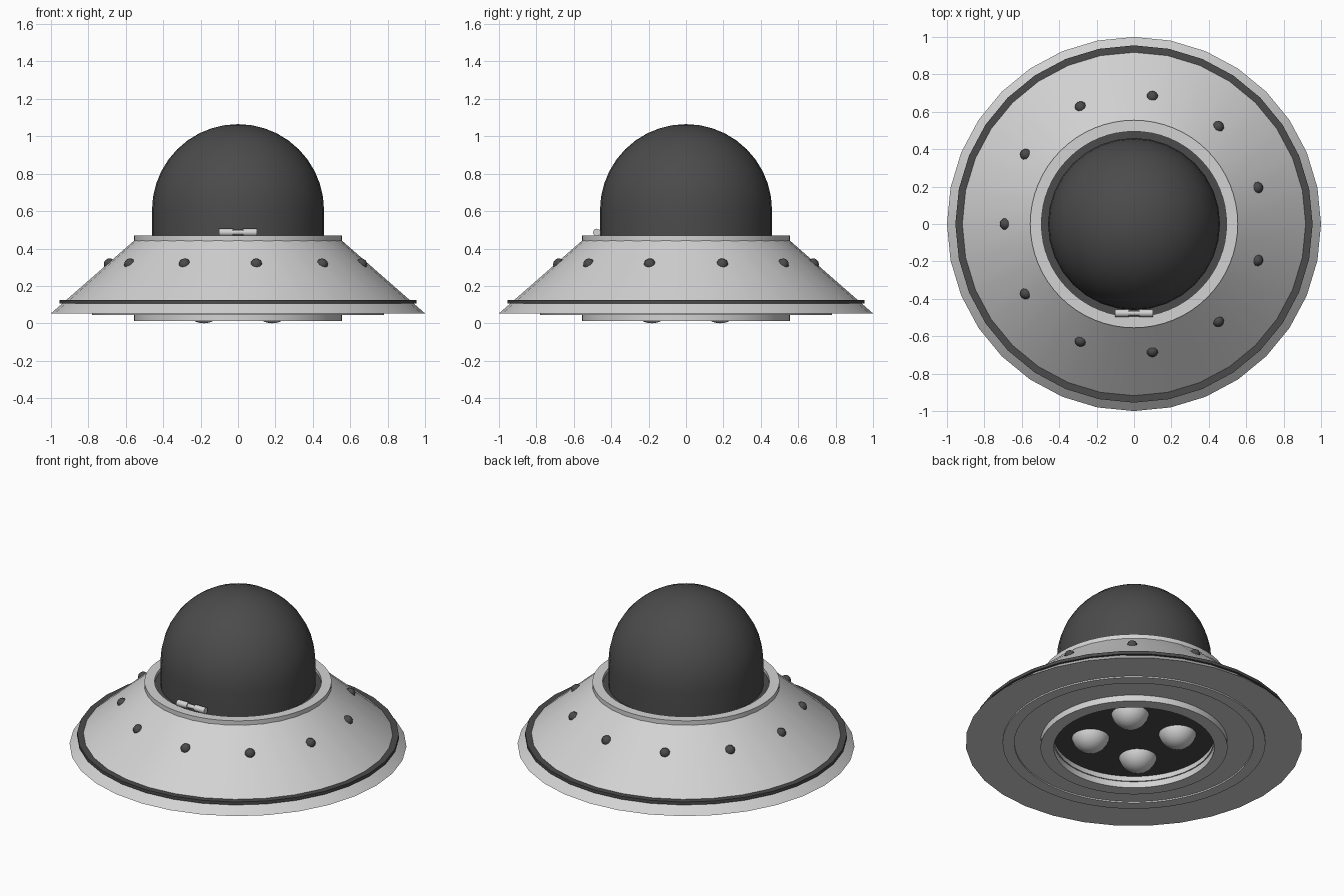
import bpy, bmesh, math
from mathutils import Vector, Matrix

if "Cube" in bpy.data.objects:
    bpy.data.objects.remove(bpy.data.objects["Cube"])


def material(name, v):
    m = bpy.data.materials.new(name)
    m.diffuse_color = (v, v, v, 1)
    m.use_nodes = True
    m.node_tree.nodes["Principled BSDF"].inputs["Base Color"].default_value = m.diffuse_color
    return m


LIGHT = material("light_grey", 0.65)
DARK = material("charcoal", 0.07)


def finish(name, bm, mat, angle=35):
    bmesh.ops.recalc_face_normals(bm, faces=bm.faces)
    me = bpy.data.meshes.new(name)
    bm.to_mesh(me)
    bm.free()
    ob = bpy.data.objects.new(name, me)
    bpy.context.collection.objects.link(ob)
    me.materials.append(mat)
    bpy.ops.object.select_all(action='DESELECT')
    ob.select_set(True)
    bpy.context.view_layer.objects.active = ob
    bpy.ops.object.shade_smooth_by_angle(angle=math.radians(angle))
    return ob


def lathe(name, profile, mat, sides=32, closed=True):
    """Revolve (radius, z) points about z."""
    bm = bmesh.new()
    rings = []
    for r, z in profile:
        if r == 0:
            rings.append([bm.verts.new((0, 0, z))] * sides)
        else:
            rings.append([bm.verts.new((r * math.cos(2 * math.pi * i / sides),
                                        r * math.sin(2 * math.pi * i / sides), z))
                          for i in range(sides)])
    pairs = list(zip(rings, rings[1:]))
    if closed:
        pairs.append((rings[-1], rings[0]))
    for a, b in pairs:
        for i in range(sides):
            j = (i + 1) % sides
            vs = list(dict.fromkeys((a[i], a[j], b[j], b[i])))
            if len(vs) > 2:
                bm.faces.new(vs)
    return finish(name, bm, mat)


def half_ball(name, loc, radius, normal, mat, segs, rings):
    bm = bmesh.new()
    bmesh.ops.create_uvsphere(bm, u_segments=segs, v_segments=rings, radius=radius)
    bmesh.ops.delete(bm, geom=[v for v in bm.verts if v.co.z < -0.001], context='VERTS')
    rot = Vector(normal).to_track_quat('Z', 'Y').to_matrix().to_4x4()
    bm.transform(Matrix.Translation(loc) @ rot)
    ob = finish(name, bm, mat, 60)
    return ob


# Saucer skirt with its flat underside
lathe("saucer_hull", [(0.50, 0.447), (0.55, 0.447), (1.0, 0.053), (0.47, 0.053)],
      LIGHT, closed=False)
# Dark trim band around the rim
lathe("rim_band", [(0.915, 0.125), (0.955, 0.125), (0.955, 0.105), (0.915, 0.105)], DARK)
# Collar around the dome and the dark seal inside it
lathe("dome_collar", [(0.495, 0.44), (0.495, 0.47), (0.555, 0.47), (0.555, 0.44)], LIGHT, 64)
lathe("dome_seal", [(0.44, 0.448), (0.50, 0.448)], DARK, 64, closed=False)

# Dome: short straight wall, then a hemisphere
R, ZC = 0.46, 0.605
dome = [(R, 0.44)] + [(R * math.cos(math.pi / 2 * k / 10), ZC + R * math.sin(math.pi / 2 * k / 10))
                      for k in range(10)] + [(0, ZC + R)]
lathe("dome", dome, DARK, closed=False)

# Raised rings under the hull
lathe("outer_under_ring", [(0.71, 0.055), (0.71, 0.044), (0.78, 0.044), (0.78, 0.055)], LIGHT, 64)
lathe("inner_under_ring", [(0.476, 0.09), (0.476, 0.013), (0.555, 0.013), (0.555, 0.06)],
      LIGHT, 64, closed=False)
# Dark recess floor and four thruster domes
lathe("recess_floor", [(0, 0.09), (0.478, 0.09)], DARK, 64, closed=False)
for sx in (-1, 1):
    for sy in (-1, 1):
        half_ball("thruster", (0.183 * sx, 0.183 * sy, 0.115), 0.115, (0, 0, -1), LIGHT, 24, 12)

# Eleven lamps around the skirt
for i in range(11):
    a = math.pi + 2 * math.pi * i / 11
    c, s = math.cos(a), math.sin(a)
    half_ball("skirt_lamp", (0.686 * c, 0.686 * s, 0.315), 0.032,
              (0.66 * c, 0.66 * s, 0.75), DARK, 10, 8)

# Hinge at the front of the dome: two barrels joined by a thin pin
for name, x, length, rad in (("hinge_barrel_left", -0.063, 0.075, 0.02),
                             ("hinge_barrel_right", 0.063, 0.075, 0.02),
                             ("hinge_pin", 0, 0.07, 0.013)):
    bm = bmesh.new()
    bmesh.ops.create_cone(bm, cap_ends=True, segments=16, radius1=rad, radius2=rad, depth=length)
    bm.transform(Matrix.Translation((x, -0.477, 0.486)) @ Matrix.Rotation(math.pi / 2, 4, 'Y'))
    finish(name, bm, LIGHT)
